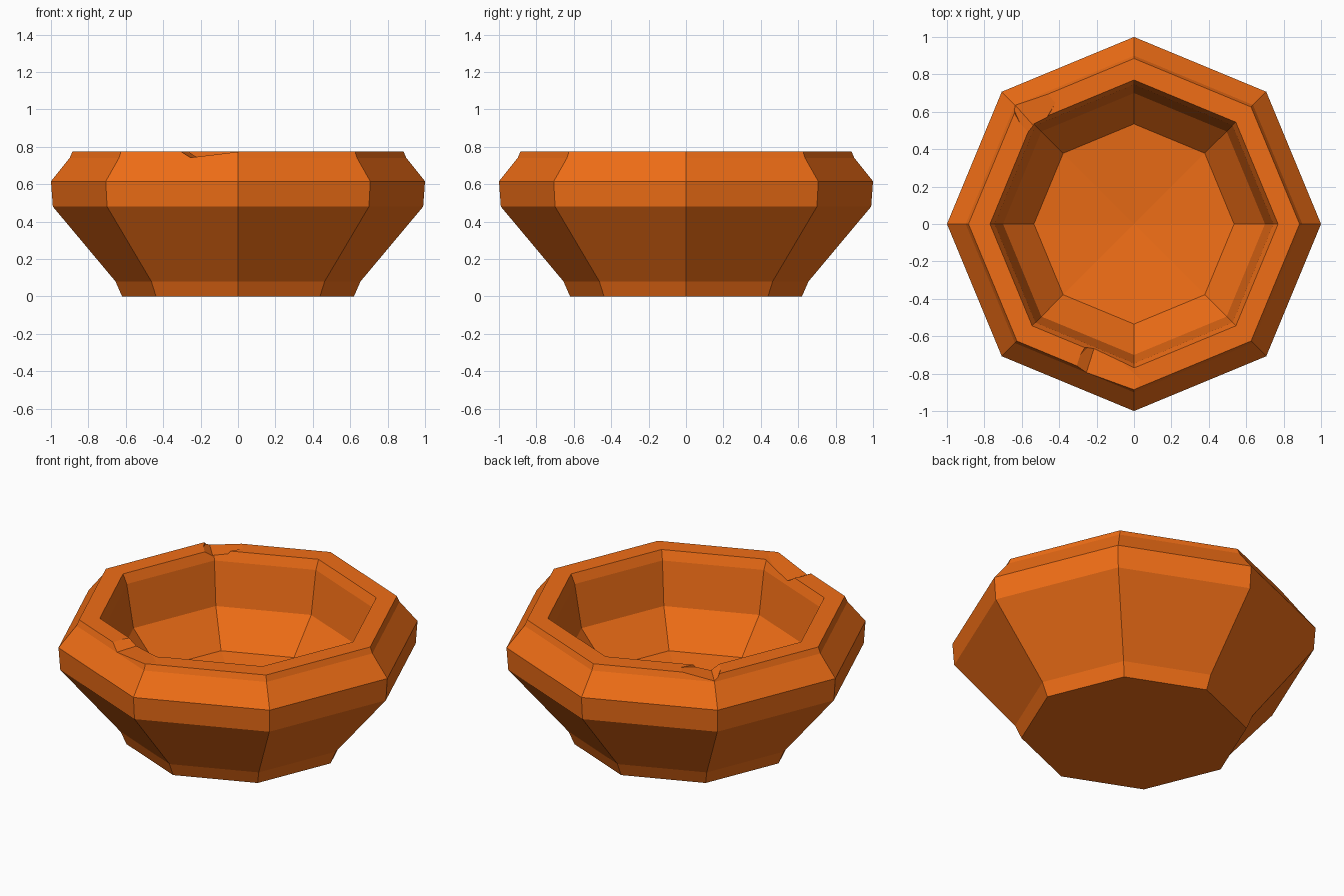
import bpy, bmesh, math
from mathutils import Vector

if "Cube" in bpy.data.objects:
    bpy.data.objects.remove(bpy.data.objects["Cube"])

SIDES = 8
# (radius, height): up the outside, over the rim, down into the hollow
PROFILE = [(0.62, 0), (0.655, 0.08), (0.99, 0.48), (1.0, 0.615), (0.90, 0.74), (0.885, 0.775),
           (0.77, 0.775), (0.745, 0.72), (0.70, 0.465), (0.535, 0.27)]
FLOOR_Z = 0.215


def make_object(name, bm):
    bmesh.ops.recalc_face_normals(bm, faces=bm.faces[:])
    mesh = bpy.data.meshes.new(name)
    bm.to_mesh(mesh)
    bm.free()
    ob = bpy.data.objects.new(name, mesh)
    bpy.context.collection.objects.link(ob)
    return ob


# Eight-sided bowl
bm = bmesh.new()
rings = []
for r, z in PROFILE:
    angles = [2 * math.pi * i / SIDES for i in range(SIDES)]
    rings.append([bm.verts.new((r * math.cos(a), r * math.sin(a), z)) for a in angles])
bm.faces.new(rings[0])
for lo, hi in zip(rings, rings[1:]):
    for i in range(SIDES):
        j = (i + 1) % SIDES
        bm.faces.new((lo[i], lo[j], hi[j], hi[i]))
centre = bm.verts.new((0, 0, FLOOR_Z))
for i in range(SIDES):
    bm.faces.new((rings[-1][i], rings[-1][(i + 1) % SIDES], centre))
bowl = make_object("bowl", bm)

mat = bpy.data.materials.new("orange_clay")
mat.diffuse_color = (0.87, 0.155, 0.008, 1)
mat.use_nodes = True
mat.node_tree.nodes["Principled BSDF"].inputs["Base Color"].default_value = mat.diffuse_color
bowl.data.materials.append(mat)


def chip_rim(name, inner, outer):
    """Cut a V notch; inner and outer each give left edge, bottom, right edge."""
    bm = bmesh.new()
    inner = [Vector(p) for p in inner]
    outer = [Vector(p) for p in outer]
    for near, far in ((inner, outer), (outer, inner)):
        a, d, c = [f + (f - n) * 0.5 for f, n in zip(far, near)]
        for p in (d + (a - d) * 2, d, d + (c - d) * 2):
            bm.verts.new(p)
    bmesh.ops.convex_hull(bm, input=bm.verts[:])
    cutter = make_object(name, bm)
    cutter.hide_render = True
    cutter.hide_viewport = True
    mod = bowl.modifiers.new(name, 'BOOLEAN')
    mod.operation = 'DIFFERENCE'
    mod.solver = 'EXACT'
    mod.object = cutter


# Chips in the rim: one on the front side, one on the back left corner
T = 0.775
chip_rim("front_chip_cutter",
         [(-0.255, -0.66, T), (-0.215, -0.67, 0.742), (0, -0.77, T)],
         [(-0.30, -0.76, T), (-0.25, -0.78, 0.742), (0, -0.885, T)])
chip_rim("corner_chip_cutter",
         [(-0.565, 0.50, T), (-0.55, 0.54, 0.745), (-0.50, 0.565, T)],
         [(-0.635, 0.60, T), (-0.63, 0.63, 0.745), (-0.50, 0.68, T)])
